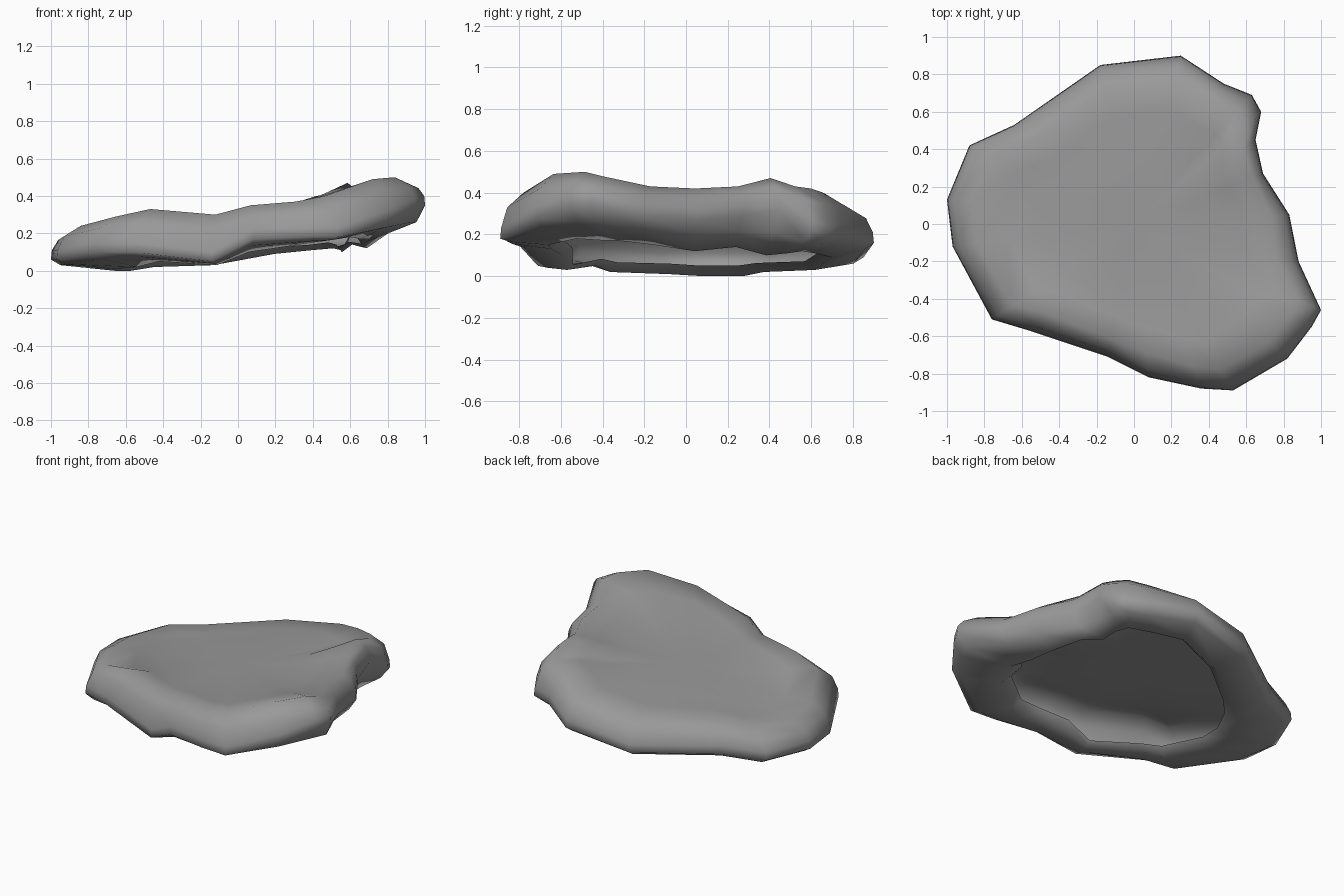
import bpy
from mathutils import Vector

# Rim stations, clockwise from the left end seen from above:
# x, y, underside z, widest z, shoulder z, width of the lip underneath
RIM = [
    (-1.00, 0.13, 0.00, 0.08, 0.21, 0.36), (-0.88, 0.42, 0.00, 0.08, 0.22, 0.36),
    (-0.64, 0.53, 0.02, 0.10, 0.25, 0.26), (-0.18, 0.85, 0.03, 0.11, 0.28, 0.25),
    (0.25, 0.90, 0.09, 0.18, 0.33, 0.22), (0.48, 0.75, 0.11, 0.22, 0.40, 0.17),
    (0.63, 0.69, 0.12, 0.21, 0.42, 0.19), (0.68, 0.60, 0.11, 0.24, 0.43, 0.18),
    (0.65, 0.45, 0.10, 0.34, 0.47, 0.12), (0.69, 0.27, 0.14, 0.31, 0.43, 0.09),
    (0.83, 0.05, 0.12, 0.29, 0.42, 0.15), (0.88, -0.20, 0.15, 0.31, 0.43, 0.22),
    (1.00, -0.46, 0.17, 0.37, 0.48, 0.35), (0.95, -0.55, 0.17, 0.36, 0.50, 0.36),
    (0.82, -0.72, 0.18, 0.30, 0.49, 0.31), (0.53, -0.89, 0.15, 0.20, 0.40, 0.28),
    (0.36, -0.88, 0.13, 0.20, 0.37, 0.27), (0.08, -0.82, 0.10, 0.19, 0.35, 0.24),
    (-0.14, -0.71, 0.03, 0.07, 0.30, 0.15), (-0.56, -0.57, 0.05, 0.12, 0.33, 0.20),
    (-0.76, -0.51, 0.02, 0.12, 0.29, 0.28), (-0.97, -0.12, 0.01, 0.08, 0.24, 0.32),
]


def inset(x, y, d):
    p = Vector((x, y))
    return p * (1 - d / p.length)


def column(x, y, zb, zw, zs, lip):
    """Profile from the opening edge, round the rim, to near the centre."""
    d = min(0.13, lip * 0.65)                    # shoulder is steep where the lip is narrow
    pts = [(*inset(x, y, lip * 1.15), zb + 0.05 * min(1, lip / 0.3)),
           (*inset(x, y, lip * 0.95), zb),
           (*inset(x, y, 0.05), zb * 0.5 + zw * 0.5 - 0.01),
           (x, y, zw - 0.02),
           (*inset(x, y, 0.005), zw + 0.03),
           (*inset(x, y, 0.3 * d), zw * 0.35 + zs * 0.65),
           (*inset(x, y, d), zs)]
    sx, sy = inset(x, y, d)
    for f, blend in ((0.8, 0.5), (0.6, 0.85), (0.3, 1.0)):
        dish = 0.31 + 0.11 * sx * f
        pts.append((sx * f, sy * f, zs + (dish - zs) * blend))
    return pts


# Open-bottomed stone slab
cols = [column(*r) for r in RIM]
n, m = len(cols), len(cols[0])
verts = [p for c in cols for p in c] + [(0, 0, 0.31)]
low = min(v[2] for v in verts)
verts = [(x, y, z - low) for x, y, z in verts]
faces = []
for i in range(n):
    a, b = i * m, (i + 1) % n * m
    for k in range(m - 1):
        faces.append((a + k, a + k + 1, b + k + 1, b + k))
    faces.append((a + m - 1, n * m, b + m - 1))

mesh = bpy.data.meshes.new("stone_slab")
mesh.from_pydata(verts, [], faces)
mesh.update()
if mesh.polygons[m - 1].normal.z < 0:
    mesh.flip_normals()
for poly in mesh.polygons:
    poly.use_smooth = True
slab = bpy.data.objects.new("stone_slab", mesh)
bpy.context.collection.objects.link(slab)

# Dark grey stone colour
stone = bpy.data.materials.new("stone")
stone.diffuse_color = (0.32, 0.32, 0.32, 1)
mesh.materials.append(stone)
